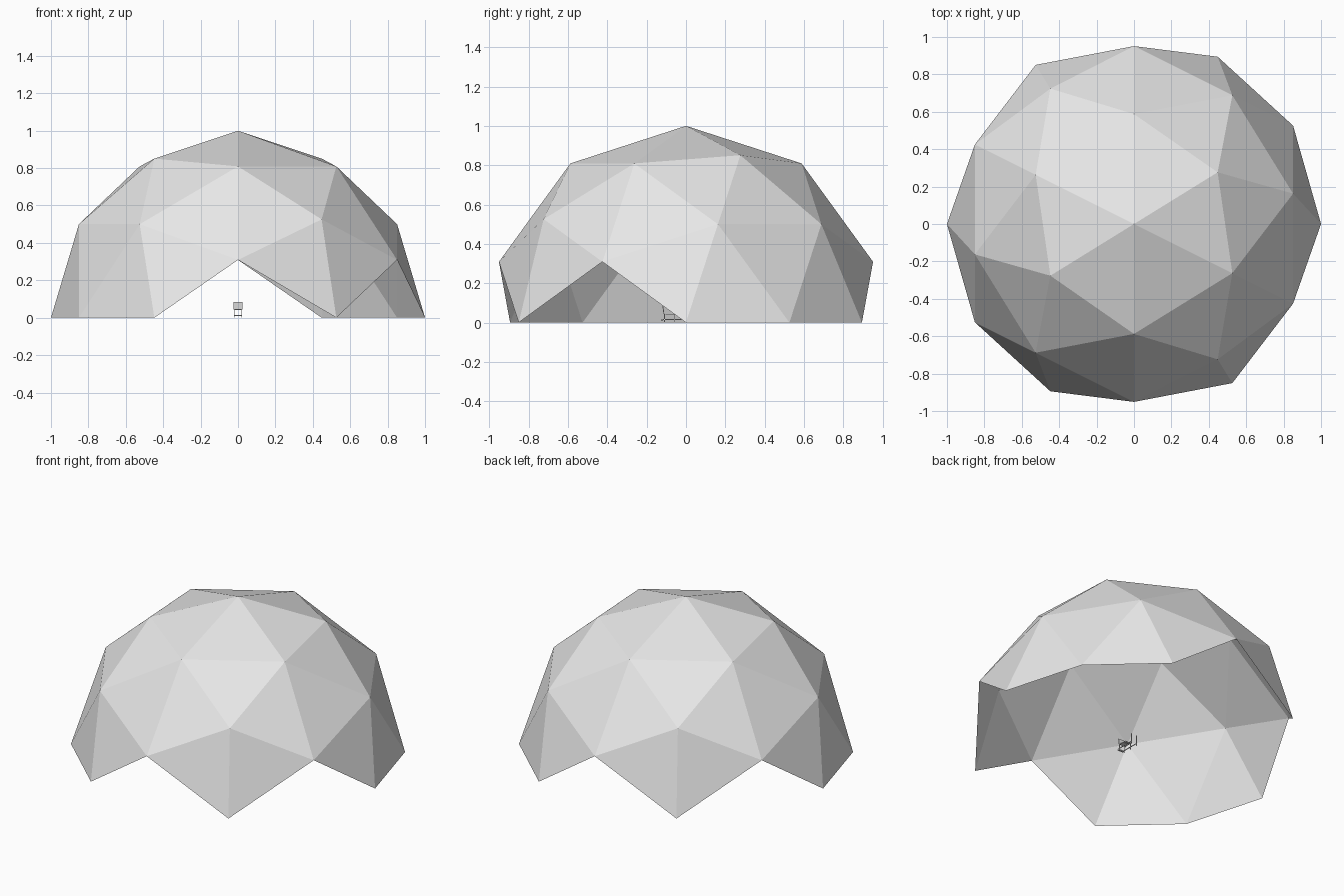
import bpy
import bmesh
from math import atan, radians, sqrt
from mathutils import Matrix, Vector

default = bpy.data.objects.get("Cube")
if default:
    bpy.data.objects.remove(default, do_unlink=True)

grey = bpy.data.materials.new("light_grey")
grey.use_nodes = True
grey.diffuse_color = (0.8, 0.8, 0.8, 1)
grey.node_tree.nodes["Principled BSDF"].inputs["Base Color"].default_value = (0.8, 0.8, 0.8, 1)


def add_object(name, bm):
    mesh = bpy.data.meshes.new(name)
    bm.to_mesh(mesh)
    bm.free()
    mesh.materials.append(grey)
    obj = bpy.data.objects.new(name, mesh)
    bpy.context.collection.objects.link(obj)
    return obj


def add_box(name, centre, size, tilt=0):
    bm = bmesh.new()
    bmesh.ops.create_cube(bm, size=1)
    bm.transform(Matrix.Translation(centre) @ Matrix.Rotation(radians(tilt), 4, "X")
                 @ Matrix.Diagonal((*size, 1)))
    return add_object(name, bm)


# Dome shell: a geodesic sphere turned so an edge midpoint is on top,
# keeping only whole triangles above ground, which leaves four openings
half_edge = atan(2 / (1 + sqrt(5)))
bm = bmesh.new()
bmesh.ops.create_icosphere(bm, subdivisions=2, radius=1)
for v in bm.verts:
    v.co.normalize()
bm.transform(Matrix.Rotation(half_edge, 4, "Z") @ Matrix.Rotation(-half_edge, 4, "Y"))
below = [v for v in bm.verts if v.co.z < -0.01]
bmesh.ops.delete(bm, geom=below, context="VERTS")
add_object("dome_shell", bm)

# Small chair standing inside near the centre
add_box("chair_seat", Vector((0, -0.08, 0.042)), (0.044, 0.05, 0.004))
add_box("chair_back", Vector((0, -0.115, 0.064)), (0.046, 0.004, 0.04), tilt=8)
for side, x in (("left", 0.02), ("right", -0.02)):
    add_box(side + "_front_leg", Vector((x, -0.11, 0.022)), (0.004, 0.004, 0.044))
    add_box(side + "_rear_leg", Vector((x, -0.057, 0.022)), (0.004, 0.004, 0.044))
    add_box(side + "_floor_rail", Vector((x, -0.06, 0.016)), (0.004, 0.12, 0.004))
    add_box(side + "_post", Vector((x, 0, 0.035)), (0.004, 0.004, 0.07))
add_box("foot_bar", Vector((0, -0.122, 0.012)), (0.04, 0.012, 0.006))
